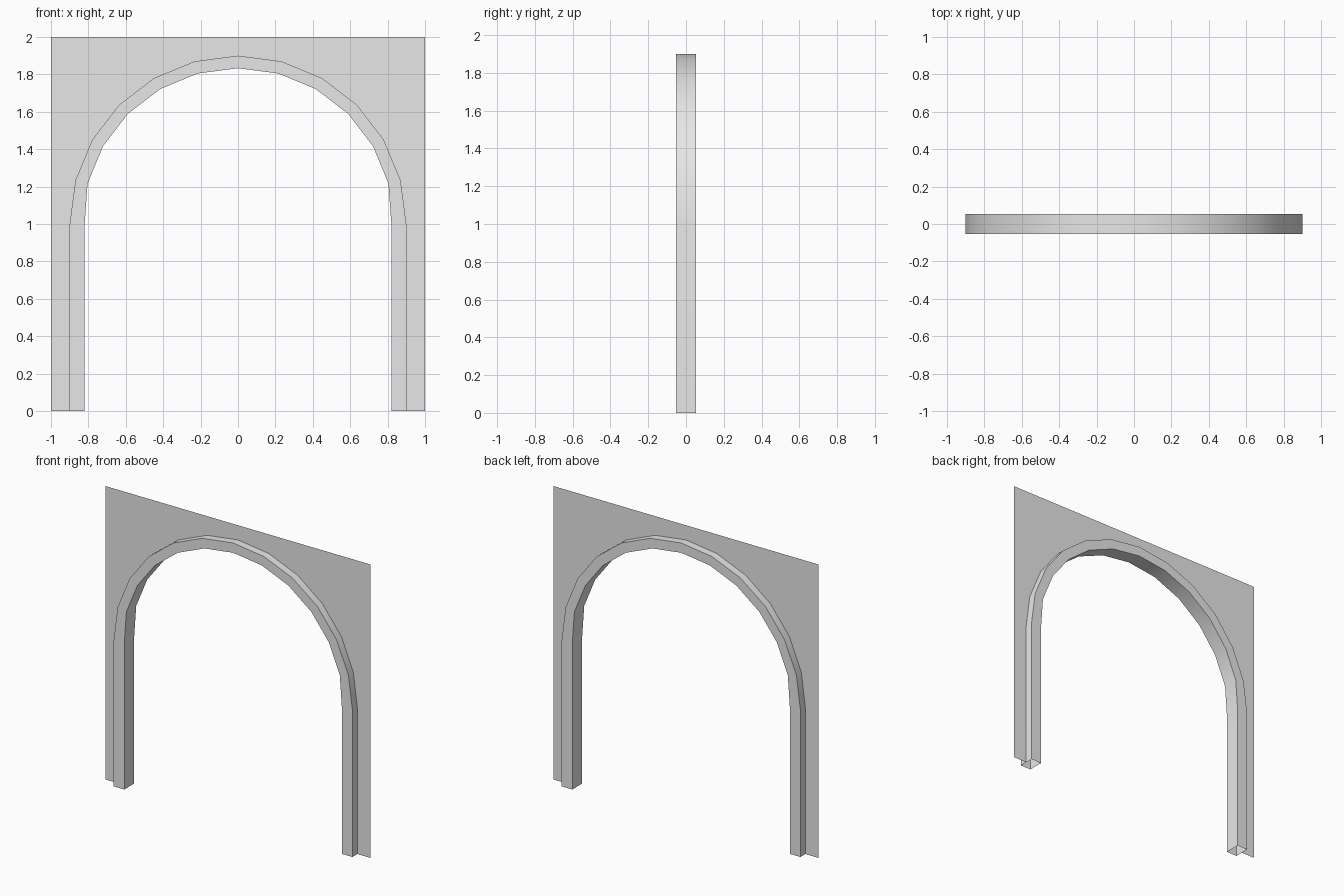
import bpy, bmesh
from math import sin, cos, pi, radians

cube = bpy.data.objects.get("Cube")
if cube:
    bpy.data.objects.remove(cube, do_unlink=True)

OUTER, INNER, FOOT = 0.9, 0.833, 0.82   # arch radii, inner half width at the legs
SPRING, DEPTH, STEPS = 1.0, 0.053, 12

grey = bpy.data.materials.new("light grey")
grey.use_nodes = True
grey.diffuse_color = (0.8, 0.8, 0.8, 1)
grey.node_tree.nodes["Principled BSDF"].inputs["Base Color"].default_value = (0.8, 0.8, 0.8, 1)


def arch_path(radius, foot):
    """Outline (x, z) up the -x leg, over the arch and down the +x leg."""
    arc = [(-radius * cos(pi * i / STEPS), SPRING + radius * sin(pi * i / STEPS))
           for i in range(1, STEPS)]
    return [(-foot, 0), (-foot, SPRING)] + arc + [(foot, SPRING), (foot, 0)]


def finish(bm, name):
    mesh = bpy.data.meshes.new(name)
    bm.to_mesh(mesh)
    bm.free()
    mesh.materials.append(grey)
    obj = bpy.data.objects.new(name, mesh)
    bpy.context.collection.objects.link(obj)
    return obj


outer = arch_path(OUTER, OUTER)
inner = arch_path(INNER, FOOT)

# Thin wall panel around the arch
bm = bmesh.new()
outline = [(-1, 0)] + outer + [(1, 0), (1, 2), (-1, 2)]
bm.faces.new([bm.verts.new((x, 0, z)) for x, z in outline])
finish(bm, "wall_panel")

# Hollow box-section arch trim, open at the feet
bm = bmesh.new()
rings = [[bm.verts.new((x, y, z)) for (x, z), y in
          ((o, -DEPTH), (n, -DEPTH), (n, DEPTH), (o, DEPTH))]
         for o, n in zip(outer, inner)]
for a, b in zip(rings, rings[1:]):
    for i in range(4):
        j = (i + 1) % 4
        bm.faces.new((a[i], b[i], b[j], a[j]))
bmesh.ops.recalc_face_normals(bm, faces=bm.faces)
bm.faces.ensure_lookup_table()
if bm.faces[0].normal.y > 0:
    bmesh.ops.reverse_faces(bm, faces=bm.faces)
trim = finish(bm, "arch_trim")

bpy.ops.object.select_all(action='DESELECT')
trim.select_set(True)
bpy.context.view_layer.objects.active = trim
bpy.ops.object.shade_smooth_by_angle(angle=radians(30))
